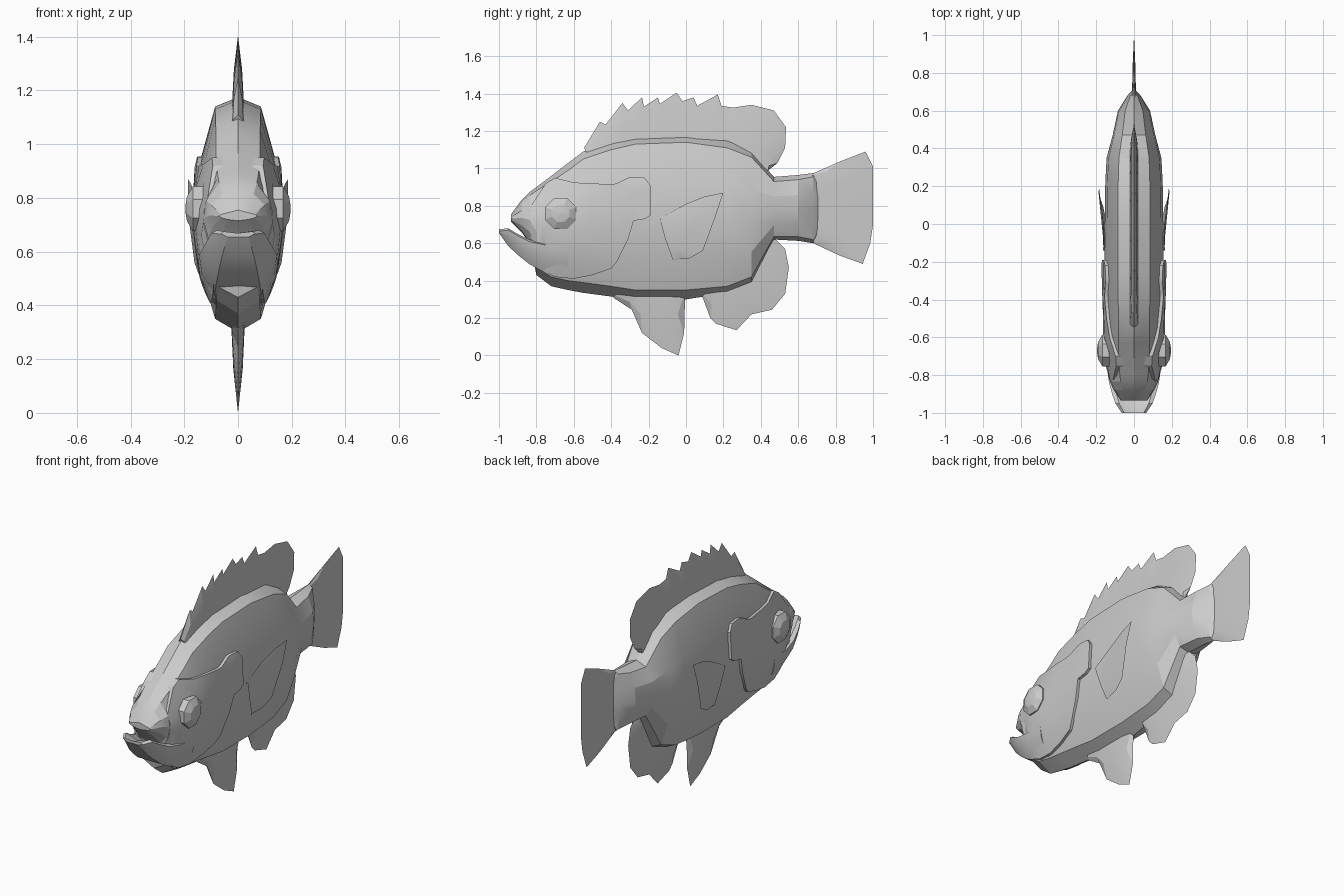
import bpy, bmesh
from math import sin, cos, pi, radians

if "Cube" in bpy.data.objects:
    bpy.data.objects.remove(bpy.data.objects["Cube"])


def make(name, verts, faces, mirror=False, angle=18):
    """Mesh object, smooth below the given edge angle, optionally mirrored in x."""
    me = bpy.data.meshes.new(name)
    me.from_pydata(verts, [], faces)
    bm = bmesh.new()
    bm.from_mesh(me)
    bmesh.ops.remove_doubles(bm, verts=bm.verts, dist=0.0005)
    bmesh.ops.recalc_face_normals(bm, faces=bm.faces)
    for f in bm.faces:
        f.smooth = True
    for e in bm.edges:
        e.smooth = e.calc_face_angle(pi) < radians(angle)
    bm.to_mesh(me)
    bm.free()
    ob = bpy.data.objects.new(name, me)
    bpy.context.collection.objects.link(ob)
    if mirror:
        m = ob.modifiers.new("mirror", 'MIRROR')
        m.use_mirror_merge = False
    return ob


def loft(name, rings, **kw):
    """Skin a list of closed rings and cap both ends."""
    n = len(rings[0])
    verts = [p for r in rings for p in r]
    faces = [(i * n + j, i * n + (j + 1) % n, (i + 1) * n + (j + 1) % n, (i + 1) * n + j)
             for i in range(len(rings) - 1) for j in range(n)]
    faces += [tuple(range(n)), tuple(range(len(verts) - n, len(verts)))]
    return make(name, verts, faces, **kw)


def both_sides(y, half):
    """Full ring from a half section given as (x, z), first and last on the centre."""
    return [(x, y, z) for x, z in half] + [(-x, y, z) for x, z in half[-2:0:-1]]


# Body stations: y, top, upper ridge, lower ridge, bottom, half width
BODY = [
    (-.935, .755, .745, .72, .715, .07), (-.88, .83, .815, .665, .66, .107),
    (-.835, .875, .855, .61, .60, .127), (-.80, .90, .88, .47, .43, .136),
    (-.72, .96, .93, .42, .37, .147), (-.63, 1.03, .99, .40, .35, .15),
    (-.55, 1.09, 1.05, .39, .335, .15), (-.40, 1.14, 1.10, .37, .315, .152),
    (-.27, 1.165, 1.13, .35, .30, .155), (0, 1.175, 1.14, .35, .30, .155),
    (.22, 1.16, 1.11, .37, .335, .152), (.35, 1.09, 1.06, .42, .385, .145),
    (.47, .955, .93, .635, .62, .113), (.60, .965, .94, .635, .613, .085),
    (.68, .975, .955, .62, .60, .035), (.71, .93, .91, .67, .65, .006)]


def half_section(s):
    y, top, up, low, bot, w = s
    d = up - low
    return [(0, top), (.55 * w, up), (.93 * w, up - .27 * d), (w, up - .53 * d),
            (.86 * w, up - .79 * d), (.55 * w, low), (0, bot)]


def half_width(y, z):
    """Half width of the body at a given y and z."""
    for a, b in zip(BODY, BODY[1:]):
        if a[0] <= y <= b[0]:
            t = (y - a[0]) / (b[0] - a[0])
            h = half_section([p + (q - p) * t for p, q in zip(a, b)])
            for (x0, z0), (x1, z1) in zip(h, h[1:]):
                if z1 <= z <= z0:
                    return max(.085, x0 + (x1 - x0) * (z0 - z) / (z0 - z1))
    return .085


loft("body", [both_sides(s[0], half_section(s)) for s in BODY])

# Lower jaw: y, top, bottom, half width; hollow on top
JAW = [(-1, .675, .655, .065), (-.95, .68, .585, .098), (-.90, .65, .538, .116),
       (-.84, .62, .49, .132), (-.75, .60, .44, .145), (-.63, .60, .41, .152)]
loft("lower_jaw", [both_sides(y, [(0, t - .3 * (t - b)), (.8 * w, t), (w, t - .01),
                                  (.93 * w, (t + b) / 2), (.6 * w, b), (0, b)])
                   for y, t, b, w in JAW], angle=30)

# Gill covers following the body: y, top, bottom
GILL = [(-.83, .80, .50), (-.75, .92, .445), (-.70, .95, .42), (-.60, .925, .41),
        (-.50, .92, .43), (-.40, .915, .465), (-.37, .92, .50), (-.31, .95, .62),
        (-.28, .955, .72), (-.22, .95, .73), (-.19, .91, .75)]
rings = []
for y, top, bot in GILL:
    off = .003 + .014 * min(1, (y + .83) / .2)
    outer = [(half_width(y, z) + off, y, z)
             for z in [top + (bot - top) * k / 6 for k in range(7)]]
    rings.append(outer + [(x - .04, y, z) for x, y, z in outer[::-1]])
loft("gill_covers", rings, mirror=True)

# Faceted eyes
loft("eyes", [[(x, -.67 + r * cos(pi / 8 + k * pi / 4), .76 + r * sin(pi / 8 + k * pi / 4))
               for k in range(8)]
              for x, r in ((.12, .09), (.168, .09), (.19, .05), (.196, .012))], mirror=True)


def resample(pts, n):
    """n evenly spaced points along a polyline."""
    out = []
    for i in range(n):
        s = i / (n - 1) * (len(pts) - 1)
        k = min(int(s), len(pts) - 2)
        out.append([p + (q - p) * (s - k) for p, q in zip(pts[k], pts[k + 1])])
    return out


def fin(name, root, edge, thick, place=lambda y, z: 0, mirror=False):
    """Thin fin, thick at the root and sharp along its outer edge."""
    n = len(edge)
    base = resample(root, n)
    verts, faces = [], []
    for side in (1, -1):
        o = len(verts)
        for f, t in ((0, 1), (.5, .7), (1, 0)):
            for (y0, z0), (y1, z1) in zip(base, edge):
                y, z = y0 + (y1 - y0) * f, z0 + (z1 - z0) * f
                verts.append((place(y, z) + side * thick * t, y, z))
        faces += [(o + r * n + i, o + r * n + i + 1, o + (r + 1) * n + i + 1, o + (r + 1) * n + i)
                  for r in range(2) for i in range(n - 1)]
    # close the two end edges
    m = 3 * n
    for i in (0, n - 1):
        faces += [(r * n + i, (r + 1) * n + i, m + (r + 1) * n + i, m + r * n + i)
                  for r in range(2)]
    return make(name, verts, faces, mirror=mirror)


# Spiny dorsal fin
fin("dorsal_fin",
    [(-.53, 1.08), (-.36, 1.13), (-.18, 1.15), (0, 1.15), (.18, 1.14), (.32, 1.07), (.43, .97)],
    [(-.545, 1.11), (-.46, 1.25), (-.43, 1.235), (-.34, 1.35), (-.31, 1.31), (-.235, 1.38),
     (-.225, 1.33), (-.15, 1.38), (-.14, 1.345), (-.05, 1.405), (-.02, 1.36), (.04, 1.38),
     (.06, 1.335), (.17, 1.395), (.19, 1.335), (.25, 1.325), (.35, 1.34), (.47, 1.31),
     (.535, 1.22), (.53, 1.11), (.49, 1.03), (.44, .99)], .022)

# Tail fin
fin("tail_fin", [(.66, .96), (.66, .62)],
    [(.66, .965), (.83, 1.04), (.96, 1.09), (1, 1.01), (1, .85), (1, .70),
     (.985, .60), (.945, .49), (.82, .535), (.66, .61)], .011)

# Pelvic fin and anal fin
fin("pelvic_fin", [(-.37, .33), (-.02, .32)],
    [(-.39, .31), (-.29, .245), (-.235, .12), (-.13, .04), (-.04, 0), (-.01, .12), (-.005, .31)],
    .025)
fin("anal_fin", [(.10, .33), (.30, .40), (.44, .63)],
    [(.085, .32), (.13, .20), (.16, .17), (.27, .135), (.35, .22), (.46, .245),
     (.53, .33), (.55, .47), (.53, .57), (.47, .63)], .022)

# Pectoral fins, standing off the body towards the rear
fin("pectoral_fins", [(-.14, .73), (-.11, .62), (-.07, .51)],
    [(-.14, .735), (0, .81), (.10, .85), (.20, .87), (.16, .75), (.09, .56), (.02, .52), (-.07, .51)],
    .006, lambda y, z: half_width(y, z) + .003 + .15 * max(0, y + .06), mirror=True)
